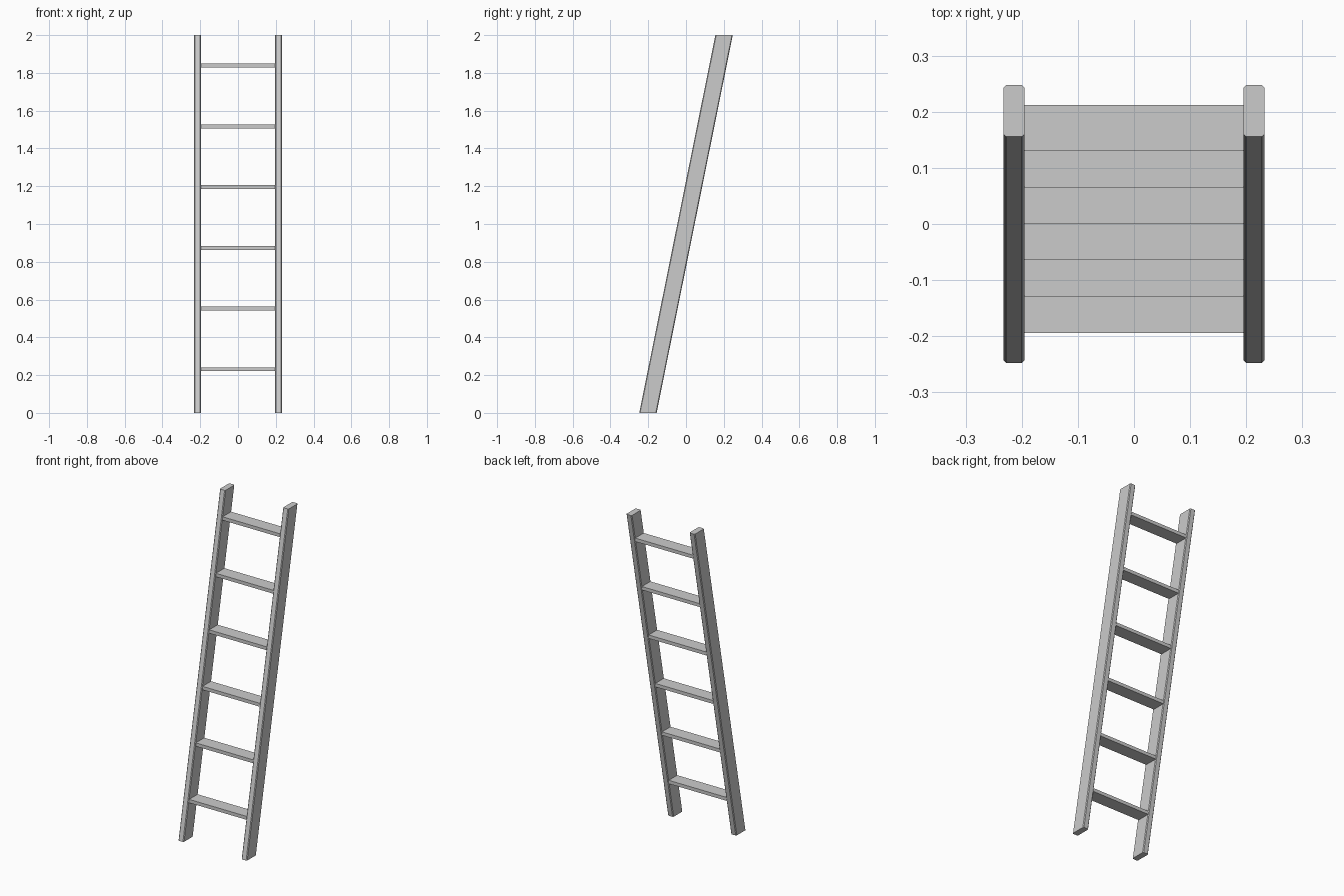
import bpy, bmesh

if "Cube" in bpy.data.objects:
    bpy.data.objects.remove(bpy.data.objects["Cube"])

LEAN = 0.2015          # y shift at each end of a rail


def prism(name, bottom, top):
    """Solid between two matching outlines."""
    bm = bmesh.new()
    a = [bm.verts.new(p) for p in bottom]
    b = [bm.verts.new(p) for p in top]
    n = len(a)
    bm.faces.new(a[::-1])
    bm.faces.new(b)
    for i in range(n):
        j = (i + 1) % n
        bm.faces.new((a[i], a[j], b[j], b[i]))
    bmesh.ops.recalc_face_normals(bm, faces=bm.faces)
    mesh = bpy.data.meshes.new(name)
    bm.to_mesh(mesh)
    bm.free()
    obj = bpy.data.objects.new(name, mesh)
    bpy.context.collection.objects.link(obj)
    return obj


# Side rails: leaning planks with chamfered long edges, cut level at both ends
hx, hy, c = 0.0185, 0.046, 0.0045
outline = [(-hx + c, -hy), (hx - c, -hy), (hx, -hy + c), (hx, hy - c),
           (hx - c, hy), (-hx + c, hy), (-hx, hy - c), (-hx, -hy + c)]
for side, label in ((-1, "left"), (1, "right")):
    prism(f"{label}_rail",
          [(side * 0.214 + x, y - LEAN, 0) for x, y in outline],
          [(side * 0.214 + x, y + LEAN, 2) for x, y in outline])

# Rungs: level flat treads between the rails
w, d, t = 0.2, 0.041, 0.0105
for i in range(6):
    z = 0.231 + i * 0.3215
    y = (z - 1) * LEAN + 0.002
    rect = [(-w, y - d), (w, y - d), (w, y + d), (-w, y + d)]
    prism(f"rung_{i + 1}",
          [(px, py, z - t) for px, py in rect],
          [(px, py, z + t) for px, py in rect])
